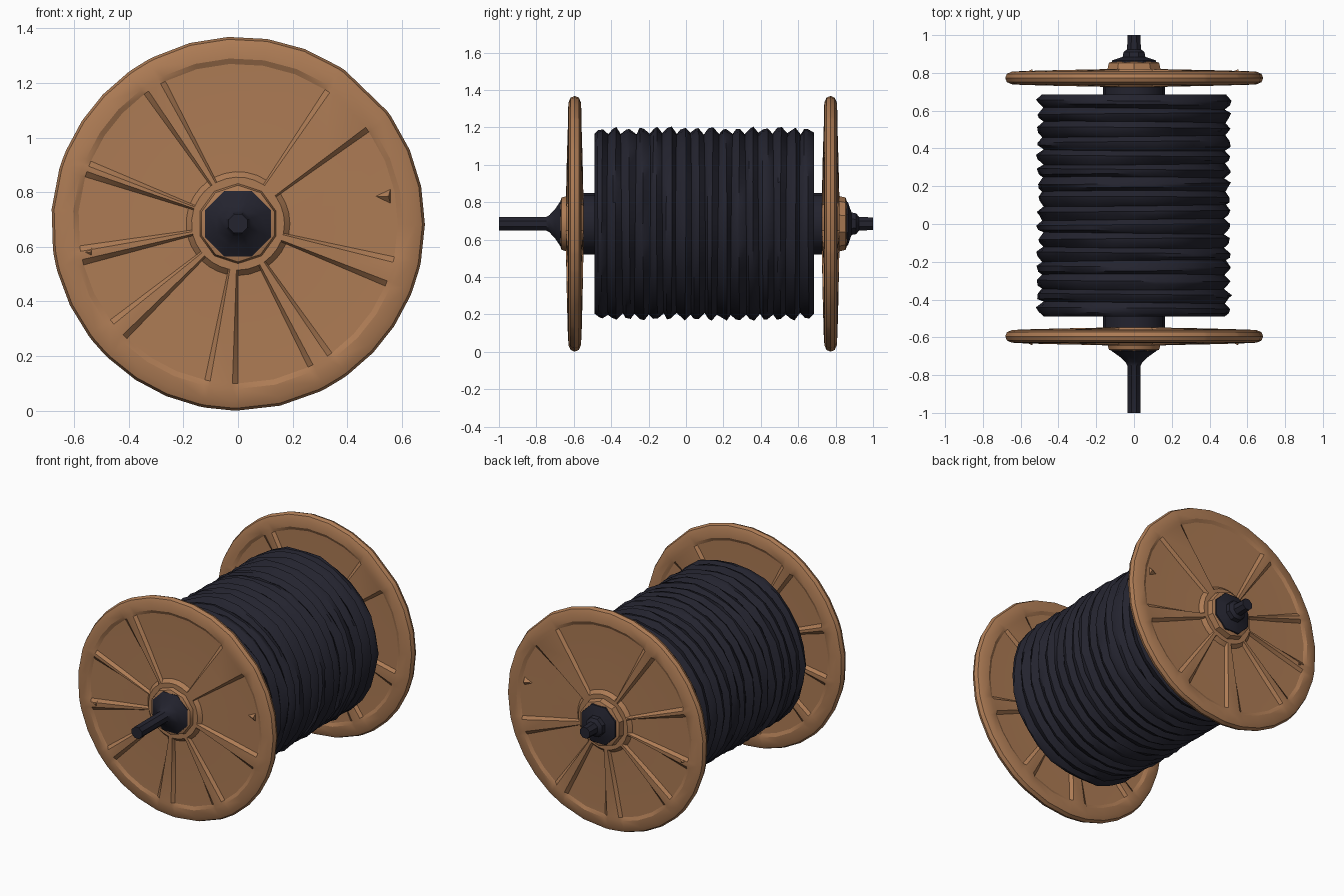
import bpy, bmesh, math, random
from mathutils import Vector

random.seed(4)
if "Cube" in bpy.data.objects:
    bpy.data.objects.remove(bpy.data.objects["Cube"])

AXIS_Z = 0.685


def material(name, rgb):
    m = bpy.data.materials.new(name)
    m.use_nodes = True
    m.diffuse_color = (*rgb, 1)
    bsdf = m.node_tree.nodes["Principled BSDF"]
    bsdf.inputs["Base Color"].default_value = (*rgb, 1)
    bsdf.inputs["Roughness"].default_value = 0.8
    return m


WOOD = material("warm wood", (0.42, 0.2, 0.09))
DARK = material("dark cord", (0.017, 0.017, 0.028))


def point(r, y, deg):
    a = math.radians(deg)
    return Vector((r * math.cos(a), y, AXIS_Z + r * math.sin(a)))


def skin(name, rings, mat, angle=35):
    """Join rings of points into a closed skin with capped ends."""
    bm = bmesh.new()
    loops = [[bm.verts.new(p) for p in ring] for ring in rings]
    n = len(loops[0])
    for a, b in zip(loops, loops[1:]):
        for i in range(n):
            j = (i + 1) % n
            bm.faces.new((a[i], a[j], b[j], b[i]))
    bm.faces.new(loops[0])
    bm.faces.new(loops[-1])
    bmesh.ops.recalc_face_normals(bm, faces=bm.faces)
    mesh = bpy.data.meshes.new(name)
    bm.to_mesh(mesh)
    bm.free()
    mesh.materials.append(mat)
    ob = bpy.data.objects.new(name, mesh)
    bpy.context.collection.objects.link(ob)
    bpy.ops.object.select_all(action="DESELECT")
    ob.select_set(True)
    bpy.context.view_layer.objects.active = ob
    bpy.ops.object.shade_smooth_by_angle(angle=math.radians(angle))
    return ob


def lathe(name, profile, sides, mat, turn=0):
    rings = [[point(r, y, turn + 360 * i / sides) for i in range(sides)]
             for r, y in profile]
    return skin(name, rings, mat)


# Flanges: carved discs with sunken panels between raised spokes
PANELS = [(57, 117), (126, 157), (163, 188), (195, 217),
          (226, 258), (270, 296), (306, 337), (348, 395)]
spokes = []
for start, end in PANELS:
    steps = max(2, round((end - start) / 12))
    spokes += [(start - 2, False)]
    spokes += [(start + (end - start) * i / steps, True) for i in range(steps + 1)]
    spokes += [(end + 2, False)]

# radius, raised half thickness, sunken half thickness
SECTION = [(0.04, 0.047, 0.047), (0.17, 0.047, 0.047), (0.19, 0.046, 0.026),
           (0.4, 0.042, 0.023), (0.585, 0.037, 0.026), (0.605, 0.036, 0.036),
           (0.65, 0.033, 0.033), (0.675, 0.022, 0.022)]


def flange(name, y):
    rings = []
    for side, section in ((-1, SECTION), (1, SECTION[::-1])):
        for r, high, low in section:
            rings.append([point(r, y + side * (low if sunk else high), a)
                          for a, sunk in spokes])
        if side < 0:
            rings.append([point(0.684, y, a) for a, _ in spokes])
    return skin(name, rings, WOOD, 24)


flange("front_flange", -0.595)
flange("back_flange", 0.773)

# Small splinters beside the rim
for end, y in (("front", -0.625), ("back", 0.803)):
    out = -1 if y < 0 else 1
    for label, x, z in (("left", 0.54, 0.785), ("right", -0.55, 0.58)):
        base = Vector((x, y, z))
        tri = [base + Vector((0.035 * math.cos(a), -0.005 * out, 0.03 * math.sin(a)))
               for a in (math.pi, math.pi / 3, -math.pi / 3)]
        tip = [base + (p - base) * 0.1 + Vector((0.01, 0.015 * out, 0)) for p in tri]
        skin(f"{end}_{label}_splinter", [tri, tip], WOOD)

# Wooden collars outside each flange
lathe("front_collar", [(0.15, -0.63), (0.14, -0.665), (0.12, -0.672)], 10, WOOD, 18)
lathe("back_collar", [(0.15, 0.81), (0.14, 0.853), (0.12, 0.86)], 10, WOOD, 18)

# Axle with flared hubs
lathe("front_axle", [(0.13, -0.65), (0.13, -0.672), (0.085, -0.70), (0.05, -0.73),
                     (0.038, -0.75), (0.038, -1.0)], 8, DARK, 22.5)
lathe("back_axle", [(0.13, 0.84), (0.125, 0.866), (0.065, 0.885), (0.06, 0.91),
                    (0.04, 0.925), (0.036, 1.0)], 8, DARK, 22.5)

# Core drum seen between the cord and the flanges
lathe("core_drum", [(0.165, -0.56), (0.165, 0.74)], 16, DARK)

# Wound cord: uneven ridges around the drum
SIDES, RIDGES = 28, 16
Y0, Y1 = -0.49, 0.685
pitch = (Y1 - Y0) / RIDGES


def cord_ring(radius, y, r_jitter, y_jitter):
    tilt = random.uniform(0, 360)
    ring = []
    for i in range(SIDES):
        a = 360 * i / SIDES
        sway = math.sin(math.radians(a + tilt)) * y_jitter
        ring.append(point(radius + random.uniform(-r_jitter, r_jitter), y + sway, a))
    return ring


cord = [cord_ring(0.16, Y0, 0, 0), cord_ring(0.48, Y0, 0.005, 0)]
for k in range(RIDGES):
    y = Y0 + k * pitch
    cord.append(cord_ring(0.506, y + pitch * 0.3, 0.007, 0.005))
    cord.append(cord_ring(0.512, y + pitch * 0.6, 0.008, 0.005))
    if k < RIDGES - 1:
        cord.append(cord_ring(0.482, y + pitch, 0.006, 0.006))
cord += [cord_ring(0.485, Y1, 0.005, 0), cord_ring(0.16, Y1, 0, 0)]
skin("wound_cord", cord, DARK, 40)
